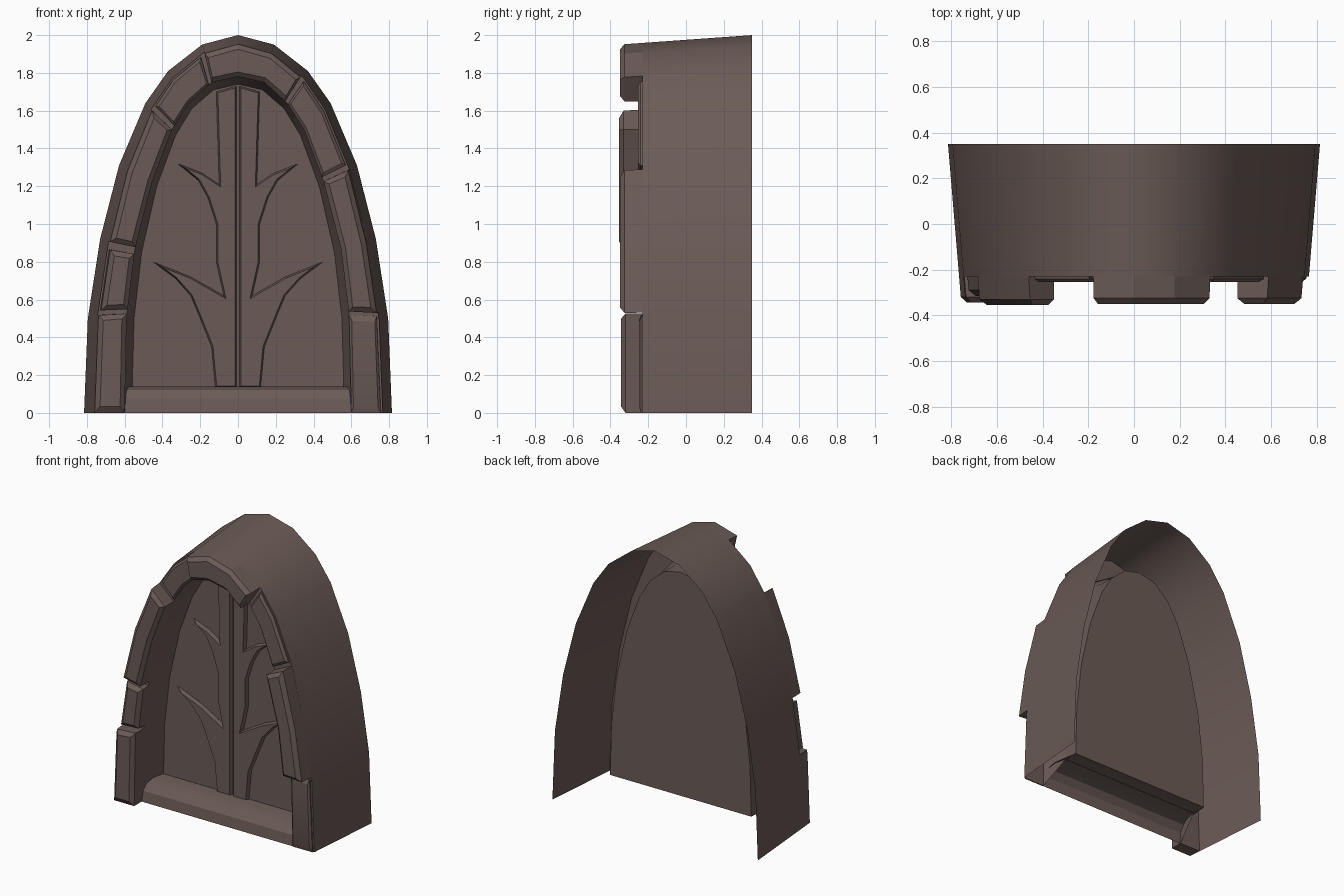
import bpy, bmesh, math

if "Cube" in bpy.data.objects:
    bpy.data.objects.remove(bpy.data.objects["Cube"])

stone = bpy.data.materials.new("brown_stone")
stone.diffuse_color = (0.147, 0.105, 0.093, 1)
stone.use_nodes = True
stone.node_tree.nodes["Principled BSDF"].inputs["Base Color"].default_value = stone.diffuse_color

# Half profiles from bottom to apex: outer shell (at the back), frame opening, door
OUTER = [(.815, 0), (.795, .5), (.73, .92), (.63, 1.31), (.49, 1.64), (.37, 1.81), (.19, 1.95), (0, 2)]
INNER = [(.60, 0), (.59, .5), (.545, .87), (.455, 1.22), (.35, 1.5), (.26, 1.64), (.14, 1.75), (0, 1.78)]
DOOR = [(.56, .135), (.55, .5), (.51, .85), (.43, 1.2), (.33, 1.47), (.245, 1.61), (.13, 1.71), (0, 1.74)]
BACK, BASE, DOOR_Y, DOOR_BACK = .35, -.23, -.045, .06


def at(profile, u):
    """Point on the full arch: u=0 right foot, 7 apex, 14 left foot."""
    side = 1 if u <= 7 else -1
    v = u if u <= 7 else 14 - u
    i = min(int(v), 6)
    f = v - i
    a, b = profile[i], profile[i + 1]
    return side * (a[0] + (b[0] - a[0]) * f), a[1] + (b[1] - a[1]) * f


def outer(u, y):
    """Outer shell point, tapering towards the front."""
    x, z = at(OUTER, u)
    s = (BACK - y) / .7
    return x * (1 - .072 * s), y, z * (1 - .025 * s)


def inner(u, y):
    x, z = at(INNER, u)
    return x, y, z


def door(u, y=DOOR_Y):
    x, z = at(DOOR, u)
    return x, y, z


def finish(name, bm, angle=30):
    bmesh.ops.remove_doubles(bm, verts=bm.verts, dist=1e-5)
    bmesh.ops.recalc_face_normals(bm, faces=bm.faces)
    me = bpy.data.meshes.new(name)
    bm.to_mesh(me)
    bm.free()
    me.materials.append(stone)
    ob = bpy.data.objects.new(name, me)
    bpy.context.collection.objects.link(ob)
    bpy.context.view_layer.objects.active = ob
    bpy.ops.object.select_all(action='DESELECT')
    ob.select_set(True)
    bpy.ops.object.shade_smooth_by_angle(angle=math.radians(angle))
    return ob


def loft(bm, rows):
    grid = [[bm.verts.new(p) for p in r] for r in rows]
    for a, b in zip(grid, grid[1:]):
        for i in range(len(a) - 1):
            bm.faces.new((a[i], a[i + 1], b[i + 1], b[i]))
    return grid


# Hollow surround: outer shell, front ring, reveal back to the door
bm = bmesh.new()
us = range(15)
loft(bm, [[outer(u, BACK) for u in us], [outer(u, BASE) for u in us],
          [inner(u, BASE) for u in us], [door(u) for u in us]])
finish("arch_surround", bm)

# Door slab: front sheet, edge and back sheet
bm = bmesh.new()
front, back = loft(bm, [[door(u) for u in us], [door(u, DOOR_BACK) for u in us]])
bm.faces.new(front)
bm.faces.new(back)
finish("door_panel", bm)

# Rounded doorstep
bm = bmesh.new()
step = [(DOOR_BACK, .135, .56), (-.13, .14, .585), (-.19, .12, .59), (-.225, .075, .595), (-.235, 0, .6)]
loft(bm, [[(s * w, y, z) for y, z, w in step] for s in (-1, 1)])
finish("doorstep", bm)


def arch_stone(name, u0, u1, front, inset=0.0):
    """Chamfered block following the arch from u0 to u1."""
    knots = [u0] + [k for k in range(15) if u0 + .06 < k < u1 - .06] + [u1]
    c = min(.025, (BASE - front) * .6)      # chamfer
    ends = .07                              # chamfer along the arch
    front_knots = [u0 + ends] + knots[1:-1] + [u1 - ends]

    def section(u, y, m):
        o, i = outer(u, y), inner(u, y)
        d = math.hypot(o[0] - i[0], o[2] - i[2])

        def mix(t):
            return i[0] + (o[0] - i[0]) * t, y, i[2] + (o[2] - i[2]) * t
        return mix(m / d), mix(1 - (m + inset) / d)

    rows = []
    for k, f in zip(knots, front_knots):
        b_i, b_o = section(k, BASE, 0)
        s_i, s_o = section(k, front + c, 0)
        f_i, f_o = section(f, front, c)
        rows.append([b_i, s_i, f_i, f_o, s_o, b_o])
    bm = bmesh.new()
    grid = loft(bm, rows)
    # end faces: side wall then chamfer
    for r in (grid[0], grid[-1]):
        bm.faces.new((r[0], r[1], r[4], r[5]))
        bm.faces.new((r[1], r[2], r[3], r[4]))
    finish(name, bm, 20)


# Arch stones from right foot over the apex to left foot
arch_stone("right_foot_stone", 0, 1.05, -.25, .01)
arch_stone("right_long_stone", 1.1, 3.02, -.35)
arch_stone("right_shoulder_stone", 3.1, 4.95, -.255, .01)
arch_stone("crown_stone", 5.08, 8.0, -.35)
arch_stone("left_shoulder_stone", 8.12, 9.85, -.255, .01)
arch_stone("left_long_stone", 10.0, 11.98, -.355)
arch_stone("left_small_stone", 12.08, 12.87, -.315, .01)
arch_stone("left_foot_stone", 12.93, 14, -.345)

# Raised tree shape on each door leaf: stem with two pointed branches
TREE = [(.008, .135), (.12, .135), (.14, .35), (.20, .50), (.25, .62), (.33, .71), (.45, .80),
        (.25, .72), (.075, .62), (.115, .80), (.115, 1.0), (.16, 1.14), (.21, 1.23), (.32, 1.32),
        (.19, 1.27), (.10, 1.21), (.115, 1.70), (.008, 1.73)]
for side, name in ((1, "right_tree_relief"), (-1, "left_tree_relief")):
    bm = bmesh.new()
    base = [bm.verts.new((side * x, DOOR_Y - .001, z)) for x, z in TREE]
    face = bm.faces.new(base[::side])
    face.normal_update()
    bmesh.ops.inset_region(bm, faces=[face], thickness=.008, depth=0,
                           use_boundary=True, use_even_offset=True)
    for v in face.verts:
        v.co.y = DOOR_Y - .03
    finish(name, bm, 20)
